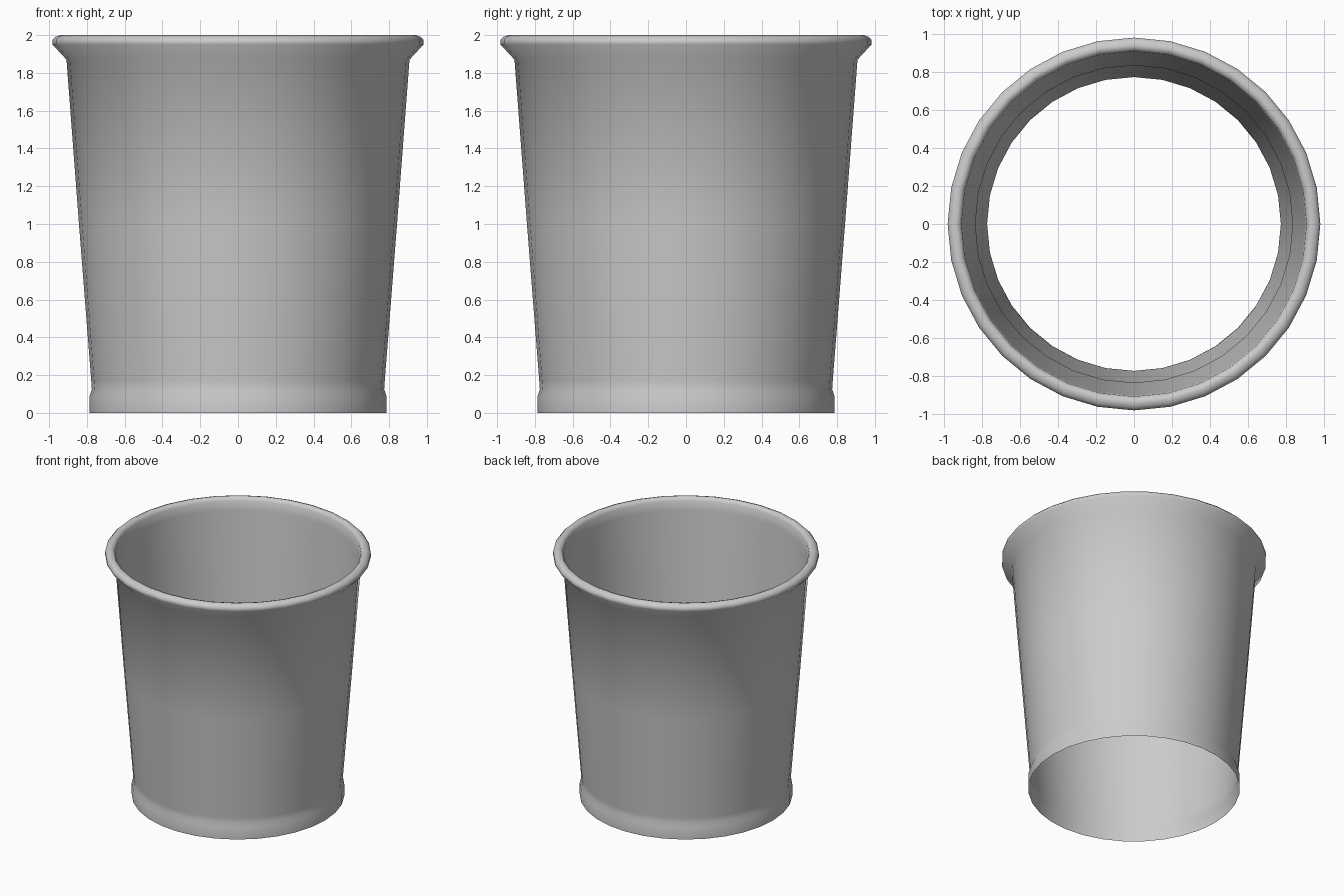
import bpy, bmesh, math

if "Cube" in bpy.data.objects:
    bpy.data.objects.remove(bpy.data.objects["Cube"])

SIDES = 32

def lathe(name, profile):
    """Revolve an open (radius, height) profile around z."""
    bm = bmesh.new()
    rings = []
    for r, z in profile:
        rings.append([bm.verts.new((r * math.cos(2 * math.pi * i / SIDES),
                                    r * math.sin(2 * math.pi * i / SIDES), z))
                      for i in range(SIDES)])
    for a, b in zip(rings, rings[1:]):
        for i in range(SIDES):
            j = (i + 1) % SIDES
            bm.faces.new((a[i], a[j], b[j], b[i])).smooth = True
    mesh = bpy.data.meshes.new(name)
    bm.to_mesh(mesh)
    bm.free()
    obj = bpy.data.objects.new(name, mesh)
    bpy.context.collection.objects.link(obj)
    return obj

# Tapered bottomless cup: foot band, wall, flared rolled rim, upper inner lining
lathe("cup_wall", [
    (0.786, 0.0), (0.786, 0.09), (0.774, 0.125), (0.777, 0.17),
    (0.842, 1.0), (0.908, 1.87),
    (0.982, 1.95), (0.982, 1.975), (0.966, 1.991), (0.942, 2.0),
    (0.922, 1.994), (0.909, 1.975), (0.903, 1.90), (0.836, 1.0),
])
